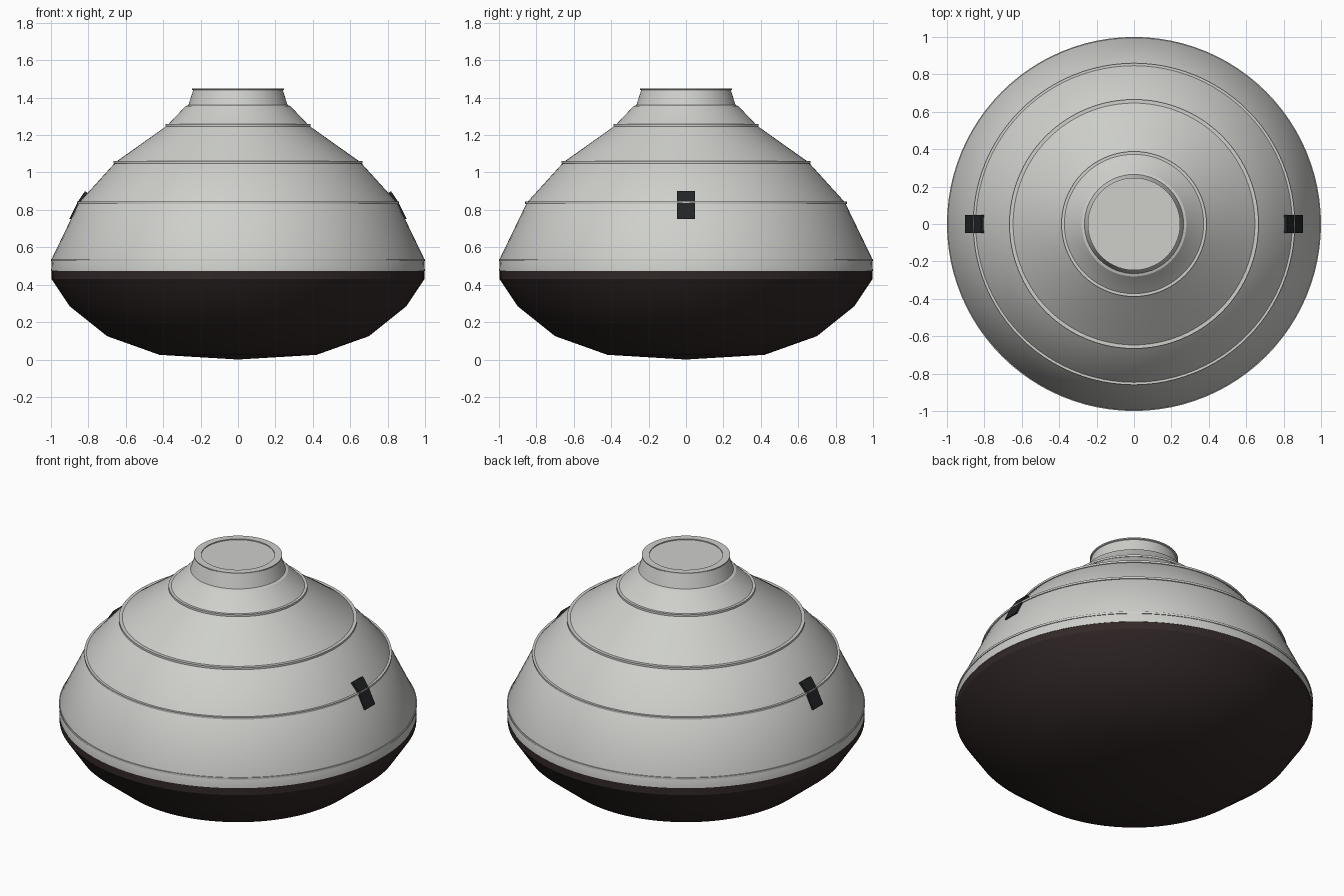
import bpy, bmesh, math
from mathutils import Matrix

cube = bpy.data.objects.get("Cube")
if cube:
    bpy.data.objects.remove(cube, do_unlink=True)


def material(name, color, roughness=0.6):
    m = bpy.data.materials.new(name)
    m.use_nodes = True
    m.diffuse_color = (*color, 1)
    bsdf = m.node_tree.nodes["Principled BSDF"]
    bsdf.inputs["Base Color"].default_value = (*color, 1)
    bsdf.inputs["Roughness"].default_value = roughness
    return m


hull_grey = material("hull grey", (0.62, 0.63, 0.60))
shield_brown = material("shield brown", (0.032, 0.021, 0.021))
window_black = material("window black", (0.016, 0.017, 0.018))


def finish(name, bm, mat, angle):
    bmesh.ops.remove_doubles(bm, verts=bm.verts, dist=1e-5)
    bmesh.ops.recalc_face_normals(bm, faces=bm.faces)
    mesh = bpy.data.meshes.new(name)
    bm.to_mesh(mesh)
    bm.free()
    mesh.materials.append(mat)
    obj = bpy.data.objects.new(name, mesh)
    bpy.context.collection.objects.link(obj)
    bpy.ops.object.select_all(action='DESELECT')
    obj.select_set(True)
    bpy.context.view_layer.objects.active = obj
    bpy.ops.object.shade_smooth_by_angle(angle=math.radians(angle))
    return obj


def lathe(name, profile, mat, angle=25, closed=False, steps=96):
    """Spin an (r, z) profile around the z axis."""
    bm = bmesh.new()
    verts = [bm.verts.new((r, 0, z)) for r, z in profile]
    ends = verts[1:] + verts[:1] if closed else verts[1:]
    edges = [bm.edges.new(pair) for pair in zip(verts, ends)]
    bmesh.ops.spin(bm, geom=verts + edges, cent=(0, 0, 0), axis=(0, 0, 1),
                   angle=math.tau, steps=steps)
    return finish(name, bm, mat, angle)


# Rounded heat shield underneath
lathe("heat_shield", [(0, 0), (0.42, 0.025), (0.70, 0.125), (0.90, 0.285),
                      (0.997, 0.43), (0.997, 0.475), (0, 0.475)], shield_brown)

# Conical hull, with a flared neck and a shallow hatch recess on top
lathe("hull", [(0, 0.474), (0.999, 0.474), (0.995, 0.54), (0.85, 0.84),
               (0.655, 1.055), (0.38, 1.25), (0.28, 1.355), (0.265, 1.36),
               (0.24, 1.44), (0.247, 1.443), (0.247, 1.45), (0.205, 1.45),
               (0.205, 1.444), (0, 1.444)], hull_grey)

# Thin raised bands around the hull
for name, r, z in (("base_band", 1.0, 0.532), ("lower_band", 0.86, 0.838),
                   ("middle_band", 0.666, 1.055), ("upper_band", 0.388, 1.252)):
    lathe(name, [(r - 0.03, z - 0.006), (r, z - 0.006),
                 (r, z + 0.006), (r - 0.03, z + 0.006)], hull_grey, closed=True)

# Side windows: bent dark plates following the slope
plate = [(0.903, 0.75), (0.857, 0.843), (0.818, 0.90),
         (0.80, 0.888), (0.843, 0.835), (0.89, 0.75)]
for name, turn in (("left_window", 0), ("right_window", math.pi)):
    bm = bmesh.new()
    face = bm.faces.new([bm.verts.new((x, -0.048, z)) for x, z in plate])
    side = bmesh.ops.extrude_face_region(bm, geom=[face])["geom"]
    bmesh.ops.translate(bm, vec=(0, 0.096, 0),
                        verts=[g for g in side if isinstance(g, bmesh.types.BMVert)])
    bm.transform(Matrix.Rotation(turn, 4, 'Z'))
    finish(name, bm, window_black, 5)
